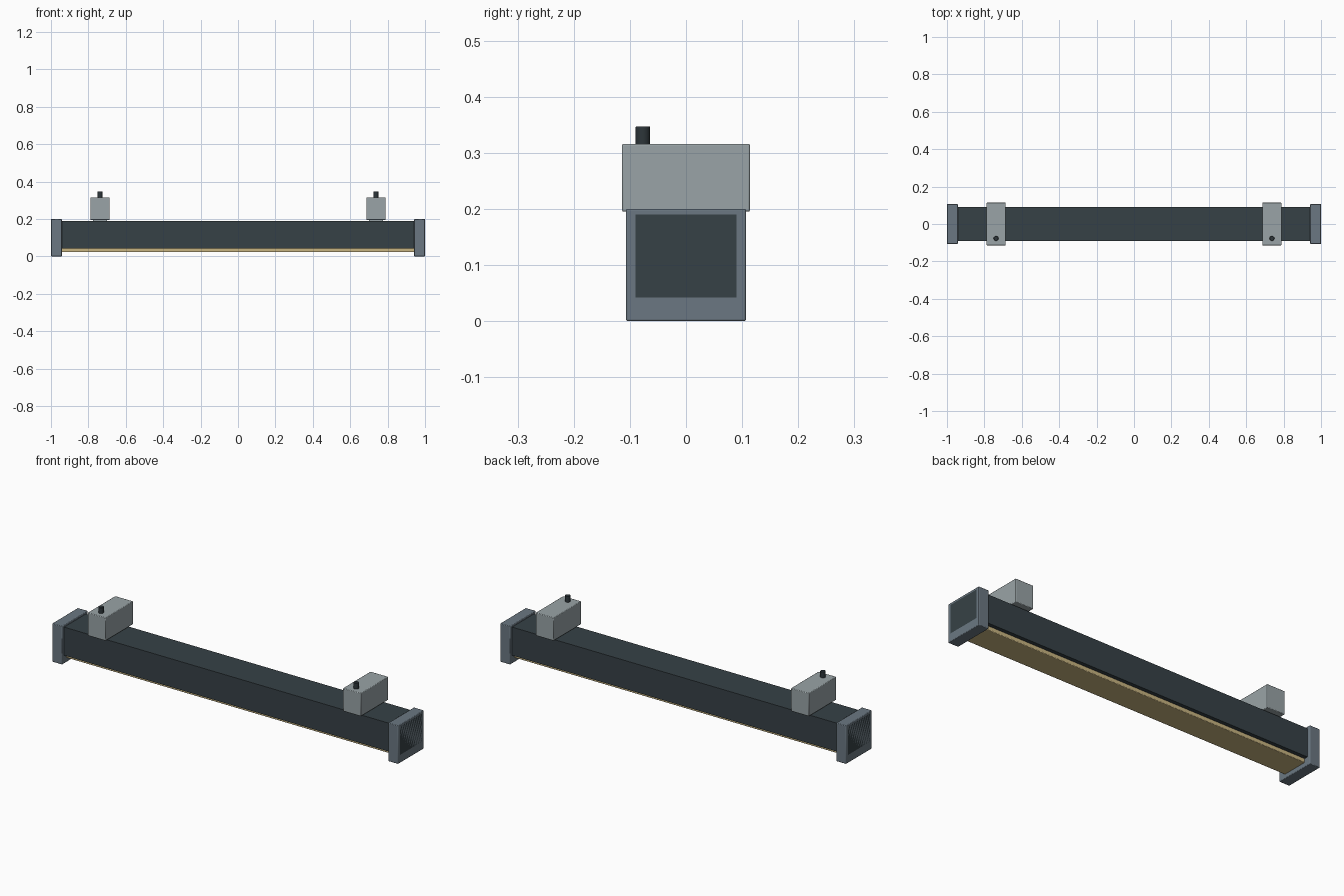
import bpy

if "Cube" in bpy.data.objects:
    bpy.data.objects.remove(bpy.data.objects["Cube"], do_unlink=True)


def material(name, rgb):
    m = bpy.data.materials.new(name)
    m.use_nodes = True
    color = (*rgb, 1)
    m.diffuse_color = color
    m.node_tree.nodes["Principled BSDF"].inputs["Base Color"].default_value = color
    return m


charcoal = material("charcoal", (0.037, 0.053, 0.061))
slate = material("slate grey", (0.147, 0.187, 0.223))
silver = material("light grey", (0.32, 0.37, 0.385))
cream = material("warm cream", (0.58, 0.46, 0.22))
black = material("near black", (0.026, 0.036, 0.042))


def finish(obj, name, mat, bevel):
    obj.name = name
    obj.data.materials.append(mat)
    if bevel:
        mod = obj.modifiers.new("soft edges", "BEVEL")
        mod.width = bevel
        mod.segments = 2
        mod.limit_method = "ANGLE"
    bpy.ops.object.shade_smooth_by_angle()
    return obj


def box(name, x, y, z, mat, bevel=0):
    """Box from (low, high) ranges on each axis."""
    spans = (x, y, z)
    bpy.ops.mesh.primitive_cube_add(size=1, location=[(a + b) / 2 for a, b in spans])
    obj = bpy.context.object
    obj.scale = [b - a for a, b in spans]
    bpy.ops.object.transform_apply(location=False, rotation=False, scale=True)
    return finish(obj, name, mat, bevel)


# Long housing, its ends flush with the outer faces of the caps
box("housing", (-1, 1), (-0.09, 0.09), (0.042, 0.19), charcoal)

# Light diffuser under the housing
box("diffuser", (-0.95, 0.95), (-0.07, 0.07), (0.022, 0.045), cream, 0.003)

for side, s in (("left", 1), ("right", -1)):
    def span(a, b):
        return tuple(sorted((s * a, s * b)))

    # End cap
    box(side + "_end_cap", span(0.942, 1), (-0.107, 0.107), (0, 0.2), slate, 0.003)

    # Mounting bracket on a small pad
    box(side + "_bracket_pad", span(0.7, 0.775), (-0.08, 0.08), (0.185, 0.2), silver)
    box(side + "_bracket", span(0.686, 0.789), (-0.114, 0.114), (0.195, 0.316), silver, 0.003)

    # Clamp screw on top of the bracket
    bpy.ops.mesh.primitive_cylinder_add(vertices=24, radius=0.013, depth=0.04,
                                        location=(s * 0.7375, -0.077, 0.327))
    finish(bpy.context.object, side + "_clamp_screw", black, 0.002)
